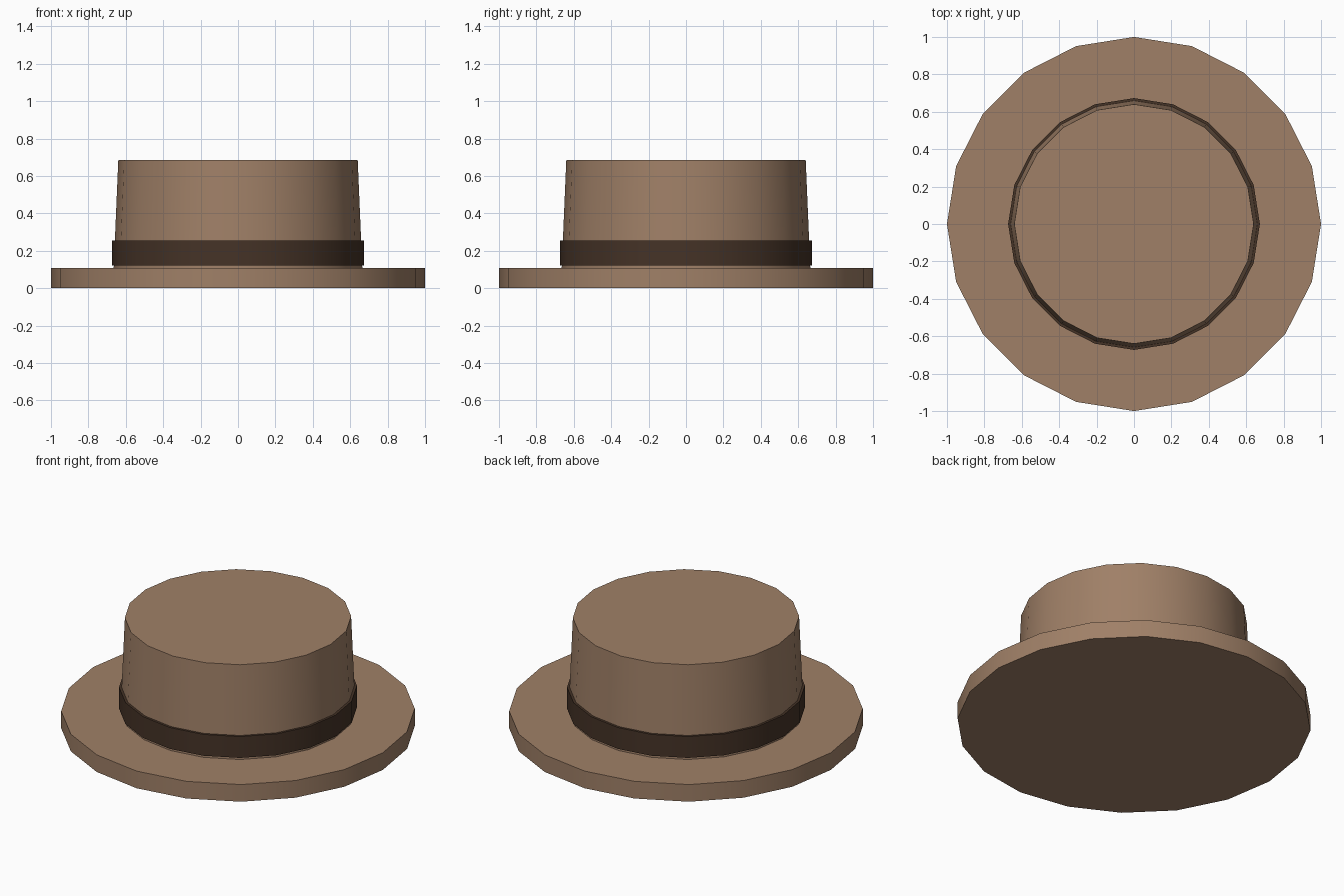
import bpy
from math import radians

SIDES = 20

cube = bpy.data.objects.get("Cube")
if cube:
    bpy.data.objects.remove(cube, do_unlink=True)


def make_material(name, rgb):
    mat = bpy.data.materials.new(name)
    mat.use_nodes = True
    color = (*rgb, 1.0)
    mat.diffuse_color = color
    mat.node_tree.nodes["Principled BSDF"].inputs["Base Color"].default_value = color
    return mat


def add_drum(name, bottom_radius, top_radius, bottom, top, mat):
    """Closed faceted drum, smooth around the wall with crisp rims."""
    bpy.ops.mesh.primitive_cone_add(
        vertices=SIDES, radius1=bottom_radius, radius2=top_radius,
        depth=top - bottom, location=(0, 0, (bottom + top) / 2))
    obj = bpy.context.object
    obj.name = name
    obj.data.materials.append(mat)
    bpy.ops.object.shade_smooth_by_angle(angle=radians(40))
    return obj


felt = make_material("brown felt", (0.35, 0.216, 0.136))
ribbon = make_material("dark brown ribbon", (0.06, 0.033, 0.02))

# Flat brim, tapered crown and the ribbon around its base
add_drum("brim", 1.0, 1.0, 0.0, 0.107, felt)
add_drum("crown", 0.665, 0.64, 0.1, 0.687, felt)
add_drum("hat_band", 0.673, 0.673, 0.121, 0.254, ribbon)
